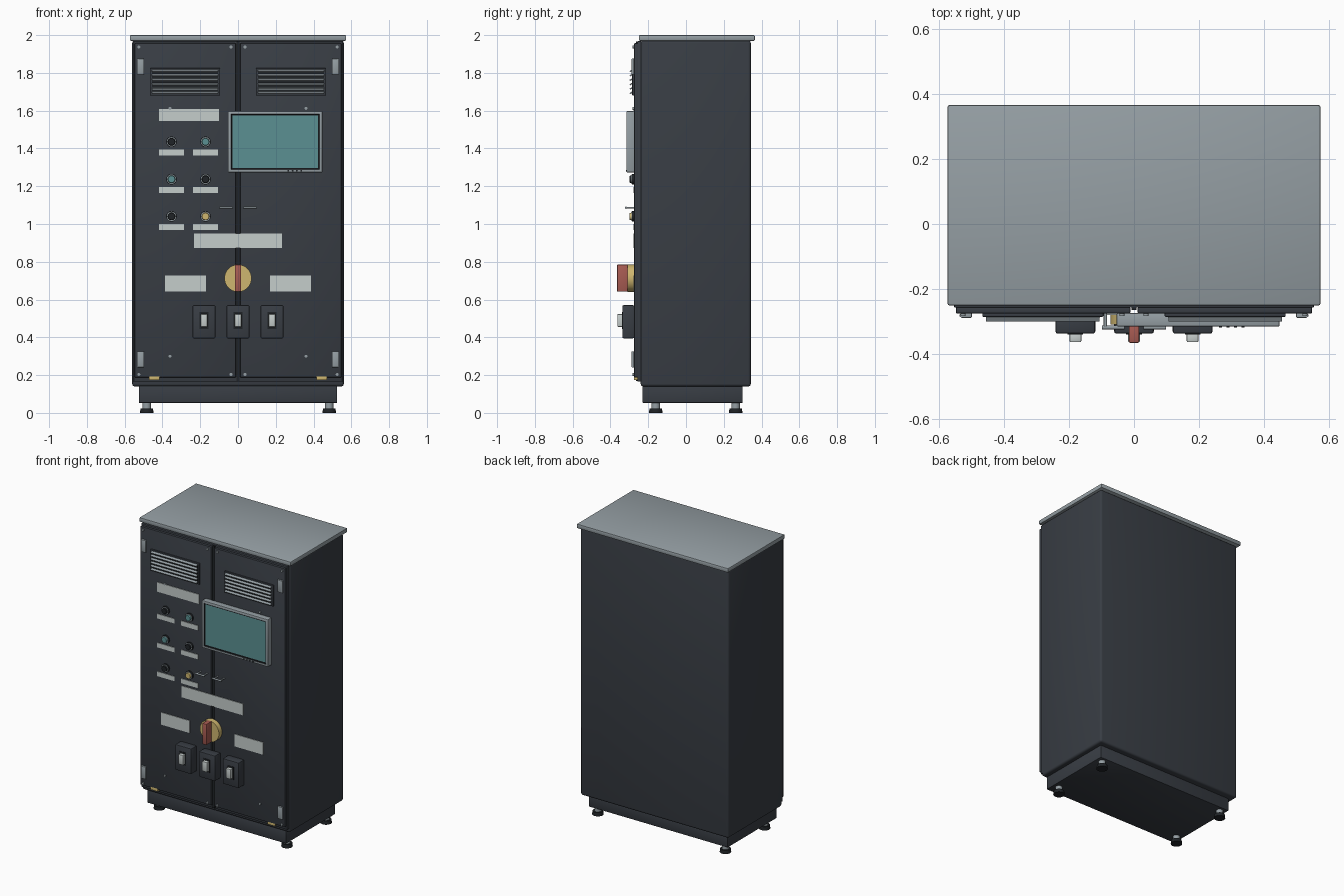
import bpy, bmesh, math
from mathutils import Matrix

if "Cube" in bpy.data.objects:
    bpy.data.objects.remove(bpy.data.objects["Cube"])


def material(name, rgb):
    m = bpy.data.materials.new(name)
    m.diffuse_color = (*rgb, 1)
    m.use_nodes = True
    m.node_tree.nodes["Principled BSDF"].inputs["Base Color"].default_value = m.diffuse_color
    return m


BODY = material("charcoal paint", (0.040, 0.047, 0.058))
BLACK = material("black plastic", (0.014, 0.017, 0.020))
GREY = material("steel grey", (0.30, 0.345, 0.37))
LABEL = material("pale label", (0.56, 0.61, 0.60))
TEAL = material("teal glass", (0.105, 0.28, 0.29))
YELLOW = material("yellow", (0.62, 0.47, 0.16))
RED = material("red", (0.39, 0.105, 0.085))


def finish(name, bm, mats):
    me = bpy.data.meshes.new(name)
    bm.to_mesh(me)
    bm.free()
    for m in mats:
        me.materials.append(m)
    ob = bpy.data.objects.new(name, me)
    bpy.context.collection.objects.link(ob)
    bpy.ops.object.select_all(action='DESELECT')
    ob.select_set(True)
    bpy.context.view_layer.objects.active = ob
    bpy.ops.object.shade_smooth_by_angle(angle=math.radians(40))
    return ob


def box_mesh(x, y, z):
    """Cube spanning the three (low, high) ranges."""
    bm = bmesh.new()
    bmesh.ops.create_cube(bm, size=1)
    for v in bm.verts:
        v.co = [r[0] + (c + 0.5) * (r[1] - r[0]) for c, r in zip(v.co, (x, y, z))]
    return bm


def box(name, x, y, z, mat, bevel=0.0, segs=2):
    bm = box_mesh(x, y, z)
    if bevel:
        bmesh.ops.bevel(bm, geom=bm.edges[:], offset=bevel, segments=segs,
                        profile=0.5, affect='EDGES')
    return finish(name, bm, [mat])


def cyl(name, center, r, depth, mat, axis='Y', r2=None, sides=32):
    bm = bmesh.new()
    bmesh.ops.create_cone(bm, cap_ends=True, segments=sides, radius1=r,
                          radius2=r if r2 is None else r2, depth=depth)
    rot = Matrix.Rotation(math.pi / 2, 4, 'X') if axis == 'Y' else \
        Matrix.Rotation(math.pi / 2, 4, 'Y') if axis == 'X' else Matrix()
    bm.transform(Matrix.Translation(center) @ rot)
    return finish(name, bm, [mat])


def span(c, half):
    return (c - half, c + half)


DOOR = -0.275  # y of the door faces

# Cabinet shell
box("cabinet_body", (-0.56, 0.56), (-0.24, 0.343), (0.14, 1.972), BODY, 0.014, 3)
box("roof", (-0.573, 0.573), (-0.25, 0.365), (1.97, 2.0), GREY, 0.006)
box("plinth", (-0.525, 0.525), (-0.23, 0.30), (0.053, 0.145), BODY, 0.003)
box("door_frame", (-0.553, 0.553), (-0.257, -0.235), (0.165, 1.968), BODY, 0.004)
box("centre_seal", (-0.008, 0.008), (-0.264, -0.25), (0.17, 1.965), BLACK)

# Levelling feet
for x in (-0.483, 0.483):
    for y in (-0.16, 0.263):
        cyl("foot_pad", (x, y, 0.012), 0.036, 0.024, BLACK, 'Z', 0.033)
        cyl("foot_stem", (x, y, 0.039), 0.022, 0.034, GREY, 'Z')

for s in (-1, 1):
    # Doors with hinges, catches and screws
    box("door", sorted((s * 0.011, s * 0.547)), (DOOR, -0.255), (0.188, 1.957), BODY, 0.004)
    for z in (0.283, 1.833):
        box("hinge", span(s * 0.515, 0.017), (-0.288, DOOR + 0.002), span(z, 0.042), GREY, 0.003)
        cyl("hinge_pin", (s * 0.53, -0.281, z), 0.006, 0.084, GREY, 'Z', sides=12)
    box("door_catch", span(s * 0.443, 0.028), (-0.275, -0.25), (0.174, 0.196), YELLOW, 0.002)
    for x, z in ((0.525, 1.937), (0.037, 1.937), (0.525, 0.203), (0.037, 0.203),
                 (0.36, 1.612), (0.36, 0.30)):
        cyl("screw", (s * x, DOOR - 0.003, z), 0.008, 0.008, GREY, sides=12)

    # Louvred vents
    box("vent_panel", span(s * 0.28, 0.186), (-0.285, DOOR + 0.002), (1.68, 1.825), BODY, 0.003)
    box("vent_recess", span(s * 0.28, 0.175), (-0.2865, -0.283), (1.69, 1.815), BLACK)
    for i in range(6):
        bm = box_mesh(span(0, 0.174), span(0, 0.0075), span(0, 0.0035))
        bm.transform(Matrix.Translation((s * 0.28, -0.291, 1.694 + i * 0.0233))
                     @ Matrix.Rotation(math.radians(30), 4, 'X'))
        finish("vent_slat", bm, [GREY])

    # Bar handles
    cyl("handle_bar", (s * 0.064, -0.318, 1.086), 0.006, 0.07, GREY, 'X', sides=16)
    for x in (0.04, 0.088):
        cyl("handle_post", (s * x, -0.296, 1.086), 0.005, 0.046, GREY, sides=12)

    # Lower name plates
    box("lower_plate", span(s * 0.278, 0.108), (DOOR - 0.004, DOOR + 0.002), (0.643, 0.727), LABEL)

box("upper_plate", (-0.418, -0.10), (DOOR - 0.004, DOOR + 0.002), (1.545, 1.61), LABEL)
box("centre_plate", (-0.233, 0.233), (DOOR - 0.004, DOOR + 0.002), (0.872, 0.95), LABEL)

# Push buttons with labels
for z, caps in ((1.435, (BLACK, TEAL)), (1.237, (TEAL, BLACK)), (1.04, (BLACK, YELLOW))):
    for x, cap in zip((-0.352, -0.172), caps):
        cyl("button_ring", (x, -0.279, z), 0.028, 0.012, BLACK)
        cyl("button_collar", (x, -0.284, z), 0.025, 0.008, GREY)
        cyl("button_cap", (x, -0.289, z), 0.022, 0.018, cap, r2=0.018)
        box("button_label", span(x, 0.065), (DOOR - 0.004, DOOR + 0.002), (z - 0.073, z - 0.041), LABEL)

# Display: grey bezel, black border, recessed teal glass
bm = box_mesh((-0.053, 0.447), (-0.315, DOOR + 0.002), (1.273, 1.597))
bmesh.ops.bevel(bm, geom=bm.edges[:], offset=0.004, segments=2, profile=0.5, affect='EDGES')
bm.normal_update()
face = max((f for f in bm.faces if f.normal.y < -0.99), key=lambda f: f.calc_area())
bmesh.ops.inset_region(bm, faces=[face], thickness=0.016)
ring = bmesh.ops.inset_region(bm, faces=[face], thickness=0.003, depth=-0.006)["faces"]
ring += bmesh.ops.inset_region(bm, faces=[face], thickness=0.009)["faces"]
for f in ring:
    f.material_index = 1
face.material_index = 2
finish("display", bm, [GREY, BLACK, TEAL])
for i in range(4):
    cyl("display_key", (0.266 + i * 0.023, -0.315, 1.282), 0.005, 0.006, BLACK, sides=12)

# Main rotary switch
cyl("switch_dial", (0, -0.291, 0.713), 0.072, 0.036, YELLOW, sides=48)
box("switch_handle", span(0, 0.016), (-0.365, -0.305), (0.642, 0.785), RED, 0.004)

# Breaker boxes with rockers
for x in (-0.18, 0, 0.18):
    box("breaker_box", span(x, 0.061), (-0.337, DOOR + 0.002), (0.395, 0.57), BODY, 0.007)
    box("rocker_surround", span(x, 0.024), (-0.340, -0.33), (0.445, 0.533), BLACK)
    box("rocker", span(x, 0.018), (-0.363, -0.335), (0.456, 0.523), LABEL, 0.003)
